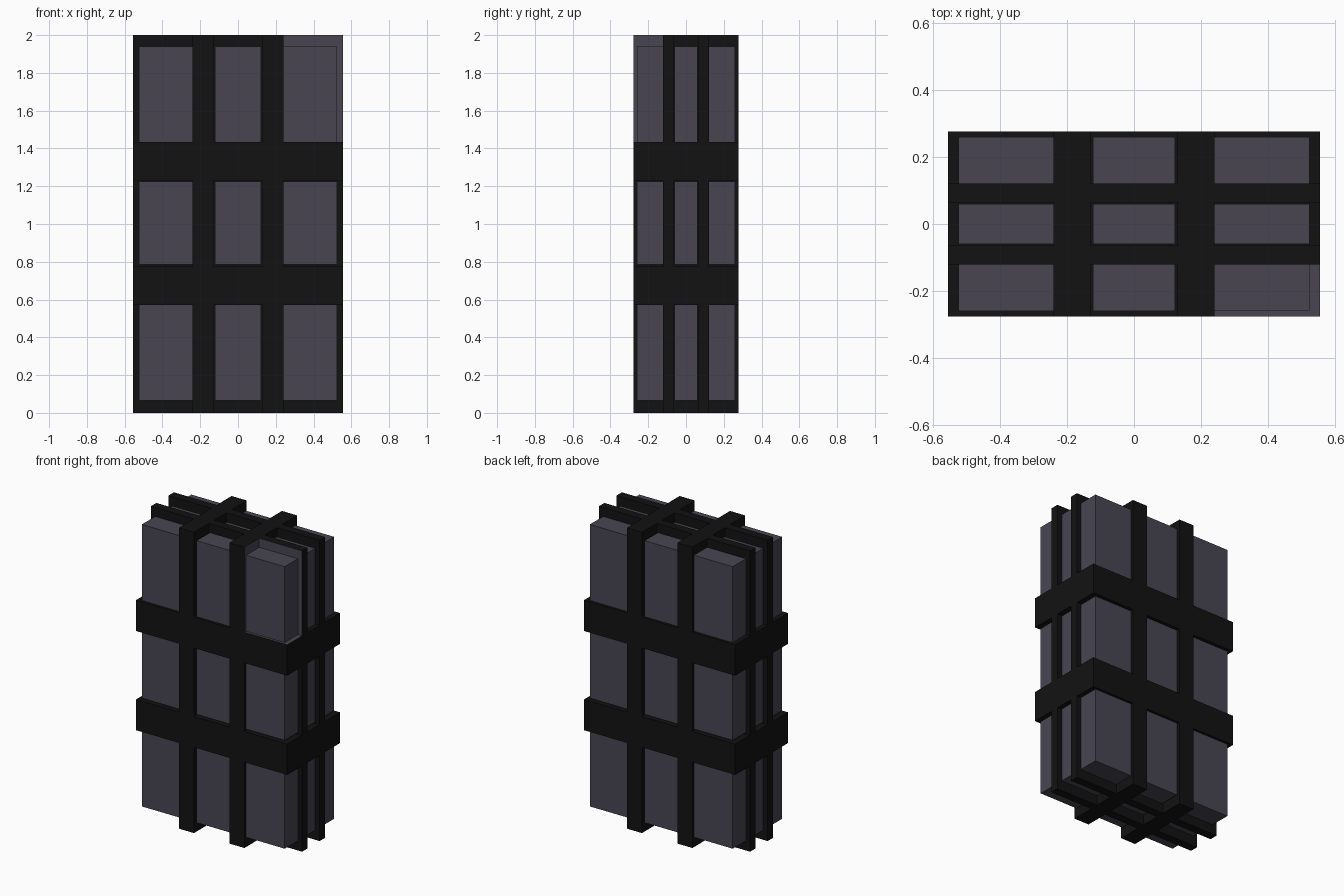
import bpy, bmesh
from itertools import product

if "Cube" in bpy.data.objects:
    bpy.data.objects.remove(bpy.data.objects["Cube"])


def material(name, rgb):
    m = bpy.data.materials.new(name)
    m.diffuse_color = (*rgb, 1)
    m.use_nodes = True
    m.node_tree.nodes["Principled BSDF"].inputs["Base Color"].default_value = m.diffuse_color
    return m


dark = material("dark_frame", (0.006, 0.006, 0.0065))
grey = material("slate", (0.065, 0.06, 0.083))

# Grid lines of the frame on each axis; cells 1 and 3 are the dark slabs
lines = [
    [-0.556, -0.241, -0.13, 0.13, 0.241, 0.556],
    [-0.277, -0.121, -0.064, 0.064, 0.121, 0.277],
    [0.0, 0.57, 0.775, 1.23, 1.435, 2.0],
]
# Block extents per axis: outer low, middle, outer high
spans = [
    [(-0.525, -0.241), (-0.123, 0.123), (0.241, 0.525)],
    [(-0.260, -0.121), (-0.060, 0.060), (0.121, 0.260)],
    [(0.065, 0.57), (0.785, 1.225), (1.435, 1.94)],
]
ACCENT = (4, 0, 4)  # open corner cell whose frame faces are grey


def solid(cell):
    if any(c < 0 or c > 4 for c in cell):
        return False
    return any(c in (1, 3) for c in cell) or cell == (2, 2, 2)


def finish(bm, name, mats):
    mesh = bpy.data.meshes.new(name)
    bmesh.ops.recalc_face_normals(bm, faces=bm.faces)
    bm.to_mesh(mesh)
    bm.free()
    for m in mats:
        mesh.materials.append(m)
    bpy.context.collection.objects.link(bpy.data.objects.new(name, mesh))


# Slab lattice: a face wherever a solid cell meets open space
bm = bmesh.new()
for cell in product(range(5), repeat=3):
    if not solid(cell):
        continue
    for axis, side in product(range(3), (0, 1)):
        near = list(cell)
        near[axis] += 1 if side else -1
        near = tuple(near)
        if solid(near):
            continue
        u, v = (axis + 1) % 3, (axis + 2) % 3
        corners = []
        for du, dv in ((0, 0), (1, 0), (1, 1), (0, 1)):
            p = [0, 0, 0]
            p[axis] = lines[axis][cell[axis] + side]
            p[u] = lines[u][cell[u] + du]
            p[v] = lines[v][cell[v] + dv]
            corners.append(bm.verts.new(p))
        if not side:
            corners.reverse()
        face = bm.faces.new(corners)
        face.material_index = 1 if near == ACCENT else 0
bmesh.ops.remove_doubles(bm, verts=bm.verts, dist=0.0005)
finish(bm, "slab_frame", [dark, grey])

# Inset blocks filling the open cells
for idx in product(range(3), repeat=3):
    if idx == (1, 1, 1):
        continue
    ext = [spans[a][i] for a, i in enumerate(idx)]
    bm = bmesh.new()
    bmesh.ops.create_cube(bm, size=1)
    bmesh.ops.scale(bm, verts=bm.verts, vec=[hi - lo for lo, hi in ext])
    bmesh.ops.translate(bm, verts=bm.verts, vec=[(lo + hi) / 2 for lo, hi in ext])
    finish(bm, "block_%d%d%d" % idx, [grey])
